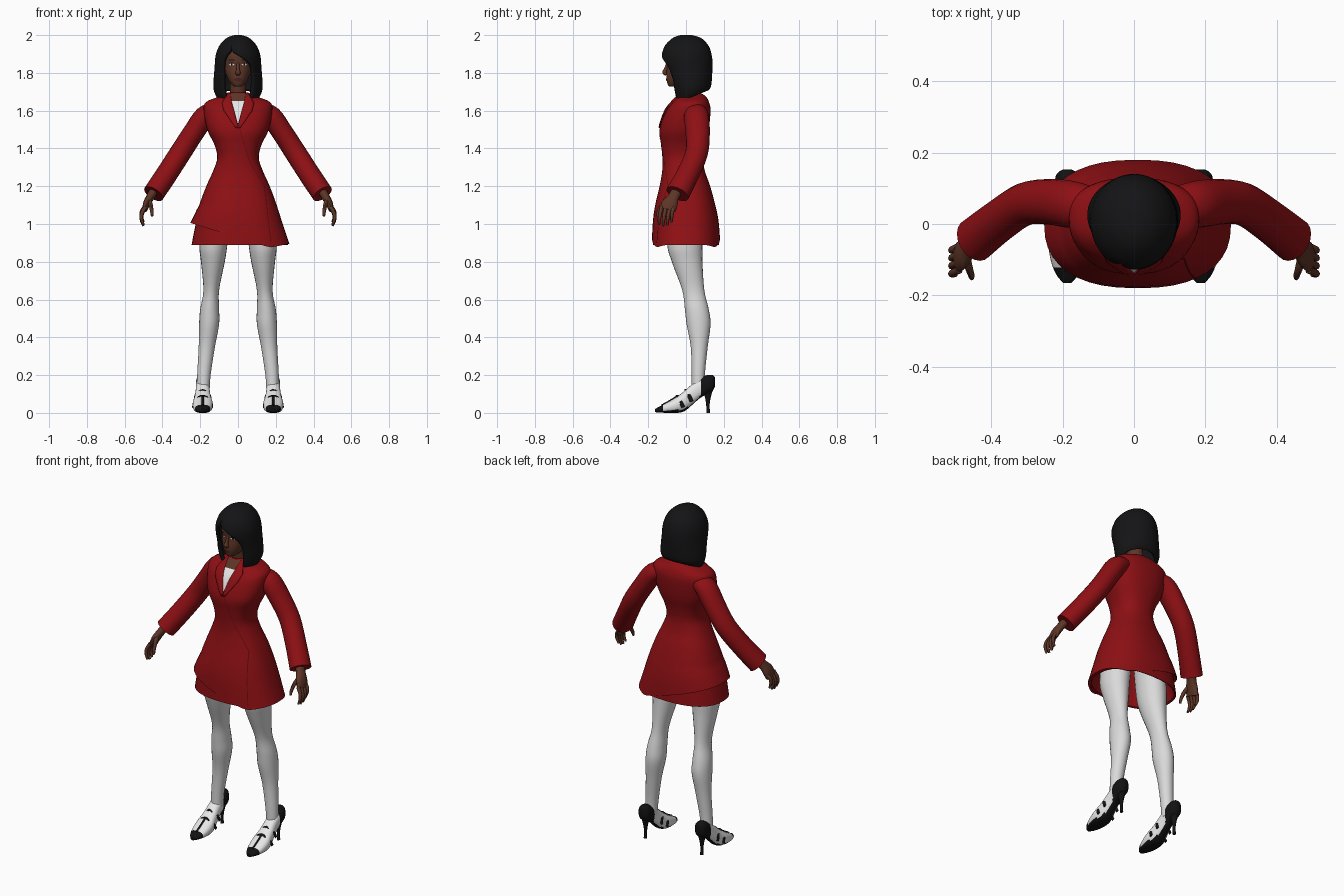
import bpy, bmesh, math
from mathutils import Vector

if "Cube" in bpy.data.objects:
    bpy.data.objects.remove(bpy.data.objects["Cube"], do_unlink=True)


def material(name, *rgb):
    m = bpy.data.materials.new(name)
    m.use_nodes = True
    m.diffuse_color = (*rgb, 1)
    m.node_tree.nodes["Principled BSDF"].inputs["Base Color"].default_value = (*rgb, 1)
    return m


RED = material("red cloth", .27, .005, .007)
SEAM = material("dark red seam", .12, .003, .004)
SKIN = material("brown skin", .11, .036, .02)
LIPS = material("dark lips", .075, .016, .014)
HAIR = material("black hair", .007, .007, .008)
STOCKING = material("pale stocking", .7, .7, .7)
WHITE = material("white", .8, .8, .8)
BLACK = material("black leather", .006, .006, .006)


def build(name, verts, faces, mats, rule=None, outward=True):
    """Mesh object with smooth shading; rule picks the material of a face."""
    mesh = bpy.data.meshes.new(name)
    obj = bpy.data.objects.new(name, mesh)
    bpy.context.collection.objects.link(obj)
    for m in mats:
        mesh.materials.append(m)
    bm = bmesh.new()
    vs = [bm.verts.new(v) for v in verts]
    for f in faces:
        bm.faces.new([vs[i] for i in f])
    bmesh.ops.remove_doubles(bm, verts=bm.verts, dist=1e-5)
    if outward:
        bmesh.ops.recalc_face_normals(bm, faces=bm.faces)
    bm.normal_update()
    for f in bm.faces:
        if not outward and f.normal.y > 0:
            f.normal_flip()
        if rule:
            f.material_index = rule(f.calc_center_median(), f.normal)
    bm.to_mesh(mesh)
    bm.free()
    mesh.shade_smooth()
    mesh.set_sharp_from_angle(angle=math.radians(50))
    return obj


def loft(name, rings, mats, rule=None, closed=True, caps=(True, True)):
    n, rows = len(rings[0]), len(rings)
    faces = [(r * n + i, r * n + (i + 1) % n, (r + 1) * n + (i + 1) % n, (r + 1) * n + i)
             for r in range(rows - 1) for i in range(n if closed else n - 1)]
    if caps[0]:
        faces.append(tuple(range(n)))
    if caps[1]:
        faces.append(tuple(range((rows - 1) * n, rows * n)))
    return build(name, [v for ring in rings for v in ring], faces, mats, rule)


def spline(rows, k=4):
    """Catmull-Rom resampling of tuples."""
    out = []
    for i in range(len(rows) - 1):
        quad = [rows[max(i - 1, 0)], rows[i], rows[i + 1], rows[min(i + 2, len(rows) - 1)]]
        for j in range(k):
            t = j / k
            out.append(tuple(b + .5 * t * (c - a + t * (2 * a - 5 * b + 4 * c - d + t * (3 * (b - c) + d - a)))
                             for a, b, c, d in zip(*quad)))
    return out + [tuple(rows[-1])]


def spow(v, e):
    return math.copysign(abs(v) ** e, v)


def oval(row, p=2, n=32):
    """Horizontal ring from (z, x0, x1, y_front, y_back)."""
    z, x0, x1, y0, y1 = row
    angles = [2 * math.pi * i / n for i in range(n)]
    return [Vector(((x0 + x1) / 2 + (x1 - x0) / 2 * spow(math.sin(a), 2 / p),
                    (y0 + y1) / 2 - (y1 - y0) / 2 * spow(math.cos(a), 2 / p), z)) for a in angles]


def tube(name, rows, mat, n=12, k=4):
    """Swept ellipse along (x, y, z, radius across, radius along y)."""
    rows = spline(rows, k)
    pts = [Vector(r[:3]) for r in rows]
    rings = []
    for i, p in enumerate(pts):
        t = (pts[min(i + 1, len(pts) - 1)] - pts[max(i - 1, 0)]).normalized()
        v = (Vector((0, 1, 0)) - t * t.y).normalized()
        u = t.cross(v)
        angles = [2 * math.pi * j / n for j in range(n)]
        rings.append([p + u * math.cos(a) * rows[i][3] + v * math.sin(a) * rows[i][4] for a in angles])
    return loft(name, rings, [mat])


def front_y(rows, x, z, p):
    """Front surface of a lofted body at (x, z)."""
    rows = sorted(rows)
    z = min(max(z, rows[0][0]), rows[-1][0])
    for a, b in zip(rows, rows[1:]):
        if z <= b[0]:
            t = (z - a[0]) / max(b[0] - a[0], 1e-6)
            _, x0, x1, y0, y1 = [m + (q - m) * t for m, q in zip(a, b)]
            break
    s = min(abs(x - (x0 + x1) / 2) / ((x1 - x0) / 2), .99)
    return (y0 + y1) / 2 - (y1 - y0) / 2 * (1 - s ** p) ** (1 / p)


def plate(name, body, p, edges, mat, off=.004, cols=4):
    """Thin patch lying on a body, from (z, x_left, x_right) rows."""
    verts, rows = [], []
    for a, b in zip(edges, edges[1:]):
        rows += [[m + (q - m) * j / 5 for m, q in zip(a, b)] for j in range(5)]
    rows.append(edges[-1])
    for z, xl, xr in rows:
        for c in range(cols + 1):
            x = xl + (xr - xl) * c / cols
            verts.append((x, front_y(body, x, z, p) - off, z))
    w = cols + 1
    faces = [(r * w + c, r * w + c + 1, (r + 1) * w + c + 1, (r + 1) * w + c)
             for r in range(len(rows) - 1) for c in range(cols)]
    return build(name, verts, faces, [mat], outward=False)


# Jacket: flared body with a hem that rises towards the right
P = 2.4
coat = spline([(1.695, -.055, .055, -.035, .075), (1.675, -.1, .1, -.05, .105), (1.645, -.17, .17, -.075, .122),
               (1.6, -.182, .182, -.108, .13), (1.5, -.163, .163, -.14, .12), (1.42, -.125, .125, -.132, .1),
               (1.35, -.11, .11, -.125, .09), (1.28, -.132, .132, -.126, .1), (1.2, -.168, .168, -.14, .128),
               (1.1, -.205, .205, -.163, .155), (1, -.23, .237, -.175, .172), (.89, -.252, .272, -.18, .18)])


def hem(x):
    if x > .17:
        return .875 + (x - .17) * .2
    return .875 + (.17 - x) * .31


def lined(rings):
    """Add a hem edge and an inner lining to a skirt."""
    rings.append([Vector((v.x * .95, v.y * .95, v.z + .004)) for v in rings[-1]])
    rings.append([Vector((v.x * .7, v.y * .7, 1.12)) for v in rings[-1]])
    return rings


coat_rings = [oval(r, P, 40) for r in coat]
for v in (v for ring in coat_rings for v in ring if v.z < 1.1):
    v.z = 1.1 - (1.1 - v.z) / .21 * (1.1 - hem(v.x))
loft("jacket", lined(coat_rings), [RED])

# Skirt under the jacket
skirt = [tuple([r[0]] + [c * .975 for c in r[1:]]) for r in coat if r[0] < 1.15]
loft("skirt", lined([oval(r, P, 40) for r in skirt]), [RED])

# Neckline, lapels and front closing seam
plate("neckline", coat, P, [(1.692, -.045, .045), (1.645, -.032, .032)], SKIN)
plate("blouse", coat, P, [(1.65, -.034, .034), (1.535, -.002, .002)], WHITE, .005)
for s, side in ((1, "left"), (-1, "right")):
    rows = [(1.695, .042, .056), (1.64, .032, .085), (1.6, .02, .075), (1.51, -.002, .012)]
    lapel = plate(side + "_lapel", coat, P, [(z, a * s, b * s) for z, a, b in rows], RED, .008)
    lapel.modifiers.new("Thickness", "SOLIDIFY").thickness = .007
    plate(side + "_lapel_edge", coat, P, [(z, s * (b - .001), s * (b + .003)) for z, a, b in rows[1:]],
          SEAM, .005, 1)
plate("front_seam", coat, P, [(1.5, .008, .011), (1.33, .06, .063), (1.2, .138, .142), (.9, .172, .176)], SEAM, .003, 1)

# Head and neck
tube("neck", [(0, .03, 1.62, .05, .05), (0, .015, 1.7, .043, .045), (0, .005, 1.77, .043, .045)], SKIN, 20)
head = spline([(1.728, -.018, .018, -.088, -.05), (1.738, -.034, .034, -.096, .0), (1.765, -.052, .052, -.103, .04),
               (1.8, -.066, .066, -.104, .07), (1.84, -.074, .074, -.1, .09), (1.9, -.076, .076, -.104, .1),
               (1.95, -.06, .06, -.08, .08), (1.97, -.03, .03, -.04, .04)])
loft("head", [oval(r, 2.2) for r in head], [SKIN])
tube("nose", [(0, -.094, 1.853, .007, .008), (0, -.108, 1.818, .009, .01), (0, -.113, 1.802, .014, .012),
              (0, -.102, 1.792, .01, .008)], SKIN)
plate("mouth", head, 2.2, [(1.774, -.008, .008), (1.765, -.023, .023), (1.755, -.01, .01)], LIPS, .003)
for s, side in ((1, "left"), (-1, "right")):
    c = s * .033
    plate(side + "_eye", head, 2.2, [(1.839, c - .006, c + .006), (1.845, c - .015, c + .015),
                                     (1.851, c - .006, c + .006)], WHITE, .002)
    plate(side + "_iris", head, 2.2, [(1.839, c - .004, c + .004), (1.851, c - .005, c + .005)], BLACK, .003)
    plate(side + "_lash", head, 2.2, [(1.85, c - .016, c + .016), (1.854, c - .012, c + .012)], HAIR, .003)
    plate(side + "_brow", head, 2.2, [(1.866, c - .016, c + .017), (1.871, c - .014, c + .014)], HAIR, .003)

# Hair: bob open around the face; rows are z, half width, front, back, opening angles
bob = spline([(2, .02, -.03, .03, -20, -20), (1.985, .06, -.07, .08, -20, -20), (1.95, .095, -.108, .115, -20, -20),
              (1.92, .11, -.122, .13, -22, -18), (1.895, .118, -.128, .136, -32, 0), (1.865, .122, -.127, .14, -38, 22),
              (1.83, .124, -.118, .14, -40, 36), (1.78, .128, -.098, .138, -37, 38), (1.73, .131, -.083, .134, -35, 36),
              (1.69, .125, -.07, .13, -33, 34), (1.66, .112, -.055, .12, -32, 33)], 3)
hair_rings = []
for z, w, y0, y1, left, right in bob:
    right = max(right, left)
    tilt = max(0, 1.74 - z) * 5
    ring = []
    for i in range(49):
        a = math.radians(right + (360 + left - right) * i / 48)
        y = (y0 + y1) / 2 - (y1 - y0) / 2 * math.cos(a)
        ring.append(Vector((w * math.sin(a), y, z + tilt * y)))
    hair_rings.append(ring)
hair = loft("hair", hair_rings, [HAIR], closed=False, caps=(True, False))
solid = hair.modifiers.new("Thickness", "SOLIDIFY")
solid.thickness, solid.offset = .018, -1


def shoe_paint(c, n):
    tip = c.y < -.115 - abs(abs(c.x) - .187) * .3
    return 1 if tip or c.y > .085 or n.z < -.6 else 0


# Limbs, built for each side
for s, side in ((1, "left"), (-1, "right")):
    def limb(name, rows, mat, n=12):
        tube(side + "_" + name, [(r[0] * s, *r[1:]) for r in rows], mat, n)

    # Sleeve and hand
    limb("sleeve", [(.12, .05, 1.595, .045, .055), (.175, .055, 1.57, .056, .066), (.238, .062, 1.48, .056, .064),
                    (.306, .056, 1.375, .057, .06), (.38, .008, 1.26, .057, .06), (.447, -.045, 1.16, .057, .064)], RED, 20)
    limb("palm", [(.435, -.04, 1.19, .025, .03), (.463, -.065, 1.145, .022, .03), (.482, -.085, 1.11, .02, .042),
                  (.494, -.097, 1.075, .014, .042)], SKIN)
    for i, finger in enumerate(("little", "ring", "middle", "index")):
        y, drop = -.063 - .022 * i, (.02, .004, 0, .006)[i]
        limb(finger + "_finger", [(.49, y, 1.09, .011, .011), (.509, y - .008, 1.05 + drop, .01, .01),
                                  (.511, y - .012, 1.02 + drop, .009, .009), (.5, y - .014, .99 + drop, .006, .006)], SKIN, 8)
    limb("thumb", [(.472, -.09, 1.13, .014, .014), (.462, -.125, 1.1, .011, .013), (.456, -.145, 1.065, .009, .01),
                   (.455, -.152, 1.04, .006, .006)], SKIN, 8)

    # Leg
    leg = spline([(1.12, .03, .19, -.1, .09), (.9, .055, .205, -.1, .087), (.8, .07, .196, -.075, .087),
                  (.65, .1, .183, -.02, .097), (.55, .1, .2, -.006, .12), (.47, .1, .206, .003, .13),
                  (.35, .122, .208, .025, .115), (.2, .145, .216, .03, .1), (.12, .15, .216, .03, .105)])
    loft(side + "_leg", [[Vector((v.x * s, v.y, v.z)) for v in oval(r, 2, 24)] for r in leg], [STOCKING])

    # Pump: lofted from toe to heel, rows are y, bottom, top, half width
    shoe = spline([(-.165, .004, .02, .012), (-.14, .002, .034, .032), (-.1, 0, .055, .047), (-.05, 0, .085, .053),
                   (-.01, .008, .115, .046), (.03, .04, .15, .039), (.07, .075, .18, .036), (.11, .1, .2, .036),
                   (.14, .115, .2, .03), (.153, .14, .19, .012)])
    rings = []
    for y, z0, z1, w in shoe:
        angles = [2 * math.pi * i / 24 for i in range(24)]
        rings.append([Vector((s * .187 + w * spow(math.cos(a), .8), y,
                              (z0 + z1) / 2 + (z1 - z0) / 2 * spow(math.sin(a), .8))) for a in angles])
    loft(side + "_shoe", rings, [WHITE, BLACK], shoe_paint)
    limb("stiletto", [(.187, .115, .13, .026, .03), (.187, .116, .085, .014, .016), (.187, .116, .04, .008, .009),
                      (.187, .118, 0, .009, .01)], BLACK)
    # Instep straps
    for strap, y, z, w in (("front", -.045, .03, .052), ("ankle", .0, .06, .045)):
        limb(strap + "_strap", [(.187 - w, y + .03, z, .004, .01), (.187 - w * .8, y + .012, z + .04, .004, .01),
                                (.187, y, z + .062, .004, .01), (.187 + w * .8, y + .012, z + .04, .004, .01),
                                (.187 + w, y + .03, z, .004, .01)], BLACK, 8)
    limb("toe_stripe", [(.187, -.13, .04, .006, .004), (.187, -.09, .062, .006, .004), (.187, -.045, .09, .006, .004)], BLACK, 8)
